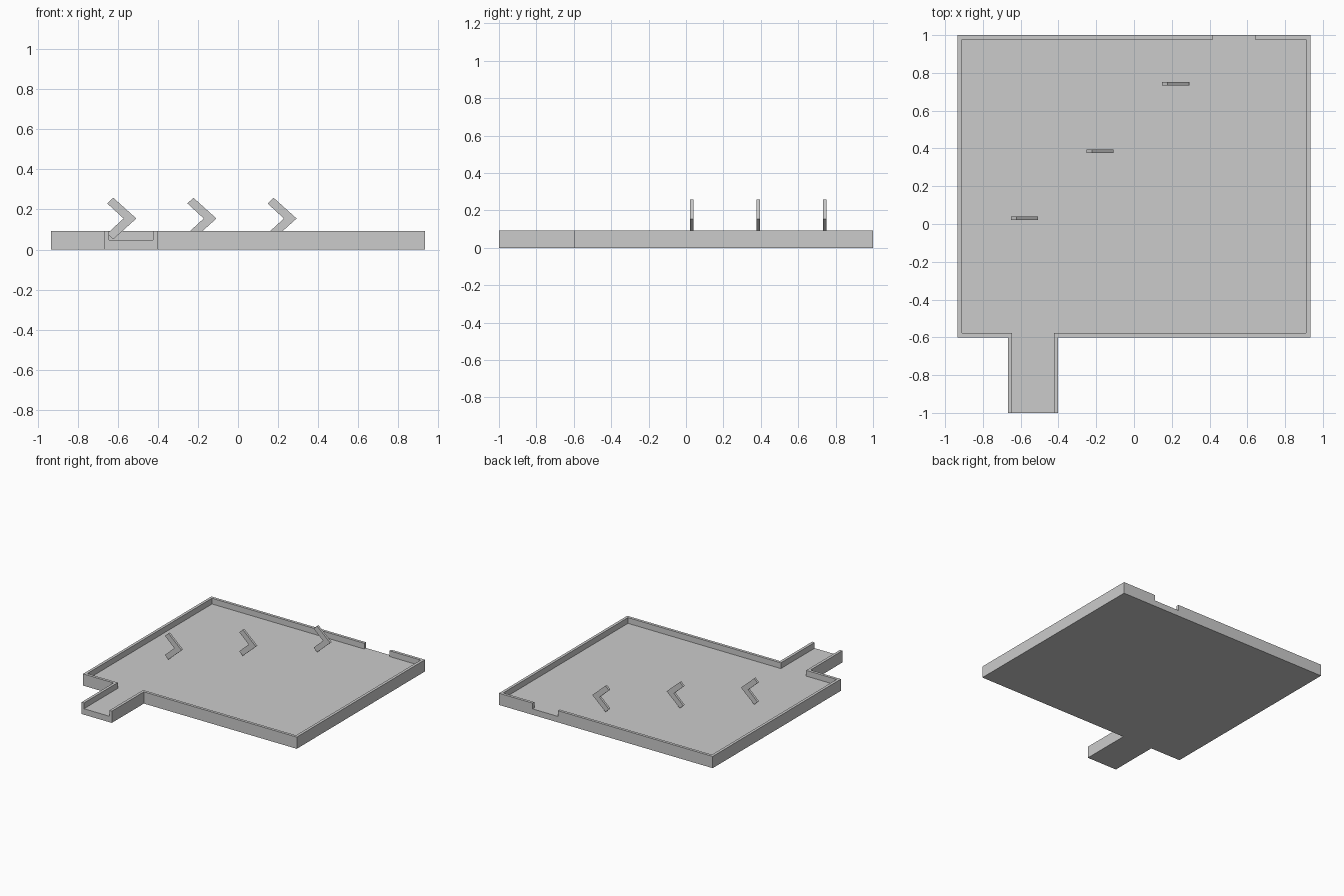
import bpy, bmesh
from mathutils import Vector

if "Cube" in bpy.data.objects:
    bpy.data.objects.remove(bpy.data.objects["Cube"])

FLOOR, TOP, T = 0.047, 0.0925, 0.022      # floor height, wall height, wall thickness
X, YB, YF, YE = 0.9335, 1.0, -0.6, -1.0   # half width, back, front, corridor end
C0, C1 = -0.667, -0.402                   # corridor sides
G0, G1 = 0.418, 0.64                      # gap in the back wall


def finish(bm, name):
    bmesh.ops.dissolve_limit(bm, angle_limit=0.01, verts=bm.verts[:], edges=bm.edges[:])
    bmesh.ops.recalc_face_normals(bm, faces=bm.faces[:])
    me = bpy.data.meshes.new(name)
    bm.to_mesh(me)
    bm.free()
    ob = bpy.data.objects.new(name, me)
    bpy.context.collection.objects.link(ob)
    return ob


def raise_faces(bm, faces, vec, keep):
    ret = bmesh.ops.extrude_face_region(bm, geom=faces, use_keep_orig=keep)["geom"]
    bmesh.ops.translate(bm, vec=Vector(vec), verts=[g for g in ret if isinstance(g, bmesh.types.BMVert)])
    return [g for g in ret if isinstance(g, bmesh.types.BMFace)]


# Tray: floor slab with an open corridor and a rim broken by the back gap
outer_l = [(G0, YB), (-X, YB), (-X, YF), (C0, YF), (C0, YE)]
inner_l = [(C0 + T, YE), (C0 + T, YF + T), (-X + T, YF + T), (-X + T, YB - T), (G0, YB - T)]
outer_r = [(C1, YE), (C1, YF), (X, YF), (X, YB), (G1, YB)]
inner_r = [(G1, YB - T), (X - T, YB - T), (X - T, YF + T), (C1 - T, YF + T), (C1 - T, YE)]

bm = bmesh.new()
ol, il, orr, ir = [[bm.verts.new((x, y, 0)) for x, y in pts]
                   for pts in (outer_l, inner_l, outer_r, inner_r)]
plan = [bm.faces.new(ol + il), bm.faces.new(orr + ir),
        bm.faces.new([ol[0]] + il[::-1] + ir[::-1] + [orr[-1]])]
slab_top = raise_faces(bm, plan, (0, 0, FLOOR), True)
rim = [f for f in slab_top if len(f.verts) == 10 and f.calc_area() < 0.2]
raise_faces(bm, rim, (0, 0, TOP - FLOOR), False)
finish(bm, "tray")

# Three upright arrow markers, stepping diagonally across the floor
MID = 0.155
half = [(-0.571, 0), (-0.6525, 0.075), (-0.6225, 0.1035), (-0.5075, 0)]
chevron = half + [(x, -z) for x, z in half[2:0:-1]]
for i in range(3):
    bm = bmesh.new()
    y = 0.03 + 0.356 * i
    face = bm.faces.new([bm.verts.new((x + 0.4 * i, y - 0.009, MID + z)) for x, z in chevron])
    raise_faces(bm, [face], (0, 0.018, 0), True)
    finish(bm, f"arrow_marker_{i + 1}")
